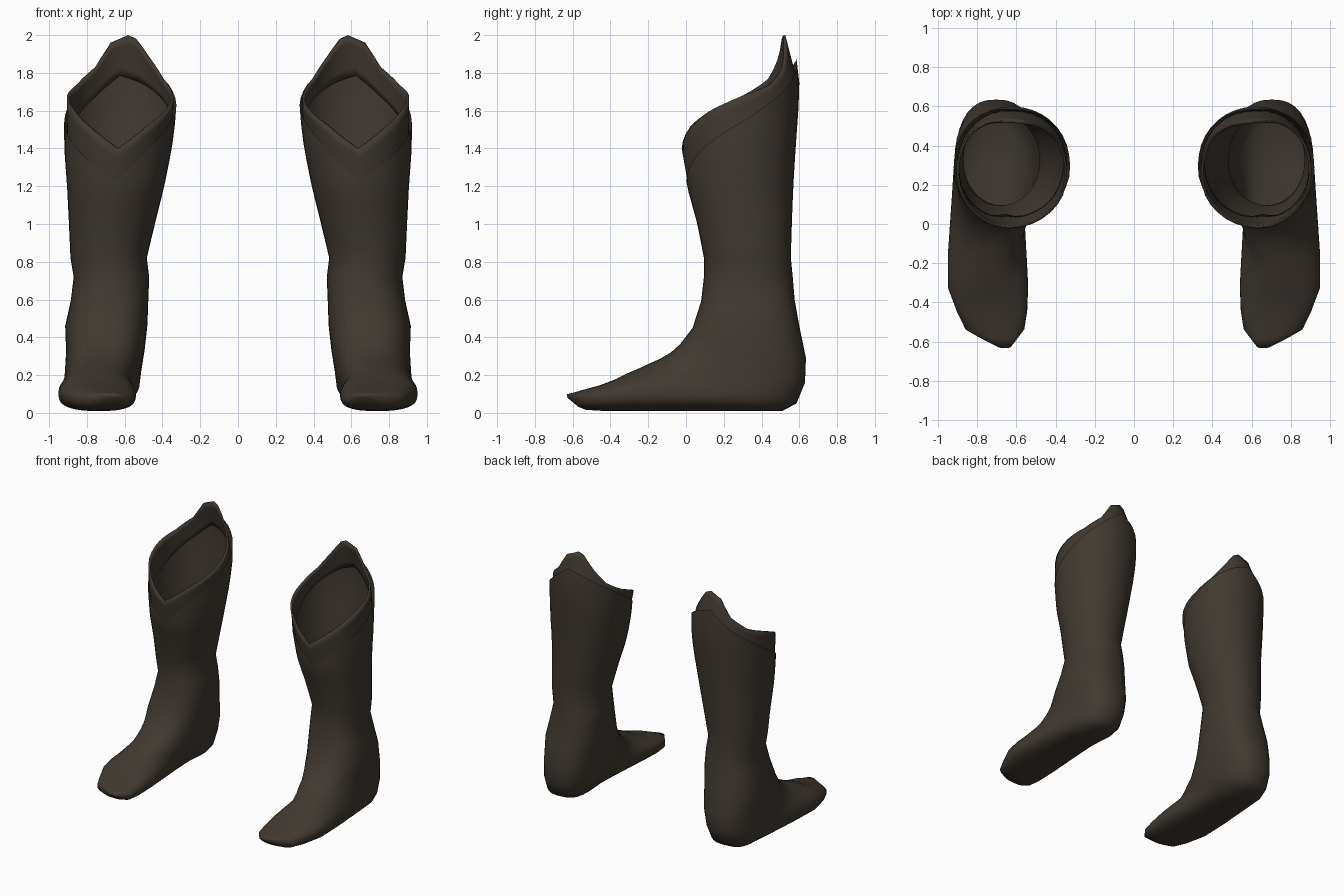
import bpy, bmesh, math

if "Cube" in bpy.data.objects:
    bpy.data.objects.remove(bpy.data.objects["Cube"])

SEG = 36

leather = bpy.data.materials.new("dark brown leather")
leather.diffuse_color = (0.053, 0.041, 0.031, 1)
leather.use_nodes = True
leather.node_tree.nodes["Principled BSDF"].inputs["Base Color"].default_value = leather.diffuse_color

# Foot rings, toe to ankle: front (y, z), back/sole (y, z), inner x, outer x
FOOT = [
    (-.632, .098, -.628, .080, .63, .69),
    (-.585, .110, -.570, .032, .59, .79),
    (-.545, .122, -.530, .016, .56, .86),
    (-.460, .145, -.430, .010, .545, .905),
    (-.380, .175, -.250, .010, .54, .95),
    (-.320, .205, .000, .010, .548, .95),
    (-.250, .235, .300, .010, .56, .935),
    (-.190, .263, .510, .010, .54, .925),
    (-.140, .285, .585, .050, .52, .92),
    (-.080, .320, .630, .160, .51, .915),
    (-.030, .365, .635, .290, .495, .91),
    (.035, .450, .598, .470, .48, .915),
    (.080, .590, .575, .600, .475, .885),
]
# Shaft sections: z, inner x, outer x, front y, back y
SHAFT = [
    (.72, .47, .87, .095, .565), (.82, .483, .887, .095, .555),
    (1.0, .44, .895, .06, .56), (1.2, .39, .905, .005, .568),
    (1.4, .35, .92, -.008, .58), (1.6, .325, .92, .0, .595),
    (1.75, .33, .92, .01, .60), (2.0, .34, .915, .02, .57),
]
# Rim heights by angle (front -90, outer side 0, back 90, inner side 180)
SHELL_RIM = [(-90, 1.22), (-60, 1.33), (-30, 1.44), (0, 1.54), (30, 1.65), (60, 1.76),
             (90, 1.88), (115, 1.84), (150, 1.74), (180, 1.63), (210, 1.52), (240, 1.38), (270, 1.22)]
COLLAR_RIM = [(-90, 1.40), (-60, 1.51), (-30, 1.61), (0, 1.68), (30, 1.735), (60, 1.83), (80, 1.96),
              (100, 2.0), (110, 1.98), (130, 1.87), (150, 1.77), (180, 1.68), (210, 1.61), (240, 1.52), (270, 1.40)]

ANGLES = [-90 + 360 * i / SEG for i in range(SEG)]


def interp(table, v):
    """Linear lookup of a row in a table keyed by its first column."""
    v = min(max(v, table[0][0]), table[-1][0])
    for a, b in zip(table, table[1:]):
        if v <= b[0]:
            t = (v - a[0]) / (b[0] - a[0])
            return [p + (q - p) * t for p, q in zip(a[1:], b[1:])]


def rounded(deg, n):
    """Point on a unit superellipse."""
    c, s = math.cos(math.radians(deg)), math.sin(math.radians(deg))
    return (math.copysign(abs(c) ** (2 / n), c), math.copysign(abs(s) ** (2 / n), s))


def shaft_point(deg, z, scale=1):
    x0, x1, y0, y1 = interp(SHAFT, z)
    c, s = rounded(deg, 2.1)
    return ((x0 + x1) / 2 + (x1 - x0) / 2 * c * scale,
            (y0 + y1) / 2 + (y1 - y0) / 2 * s * scale, z)


def foot_ring(row):
    fy, fz, by, bz, x0, x1 = row
    ring = []
    for a in ANGLES:
        c, s = rounded(a, 2.5)
        t = (s + 1) / 2
        ring.append(((x0 + x1) / 2 + (x1 - x0) / 2 * c, fy + (by - fy) * t, fz + (bz - fz) * t))
    return ring


def skin(name, rings, cap_start):
    """Skin the rings and mirror the part to make the pair."""
    bm = bmesh.new()
    rows = [[bm.verts.new(p) for p in r] for r in rings]
    for a, b in zip(rows, rows[1:]):
        for i in range(SEG):
            j = (i + 1) % SEG
            bm.faces.new((a[i], a[j], b[j], b[i]))
    if cap_start:
        bm.faces.new(rows[0][::-1])
    for f in bm.faces:
        f.smooth = True
    bm.normal_update()
    me = bpy.data.meshes.new(name)
    bm.to_mesh(me)
    bm.free()
    me.materials.append(leather)
    ob = bpy.data.objects.new(name, me)
    bpy.context.collection.objects.link(ob)
    ob.modifiers.new("pair", 'MIRROR').use_mirror_merge = False
    return ob


# Boot shell: foot rings, then shaft rows stretched up to the slanted V rim
rings = [foot_ring(r) for r in FOOT]
rings.append([shaft_point(a, .72) for a in ANGLES])
rings.append([shaft_point(a, .82) for a in ANGLES])
for k in range(1, 9):
    rings.append([shaft_point(a, .82 + (interp(SHELL_RIM, a)[0] - .82) * k / 8) for a in ANGLES])
skin("boot_shell", rings, True)

# Collar: inner cuff rising out of the shell, flared at front, leaning in at back
rings = []
for k in range(6):
    t = k / 5
    ring = []
    for a in ANGLES:
        low = interp(SHELL_RIM, a)[0] - .09
        z = low + (interp(COLLAR_RIM, a)[0] - low) * t
        top = .95 - .10 * math.sin(math.radians(a))
        ring.append(shaft_point(a, z, .95 + (top - .95) * t))
    rings.append(ring)
collar = skin("collar", rings, False)
thick = collar.modifiers.new("thickness", 'SOLIDIFY')
thick.thickness = .014
